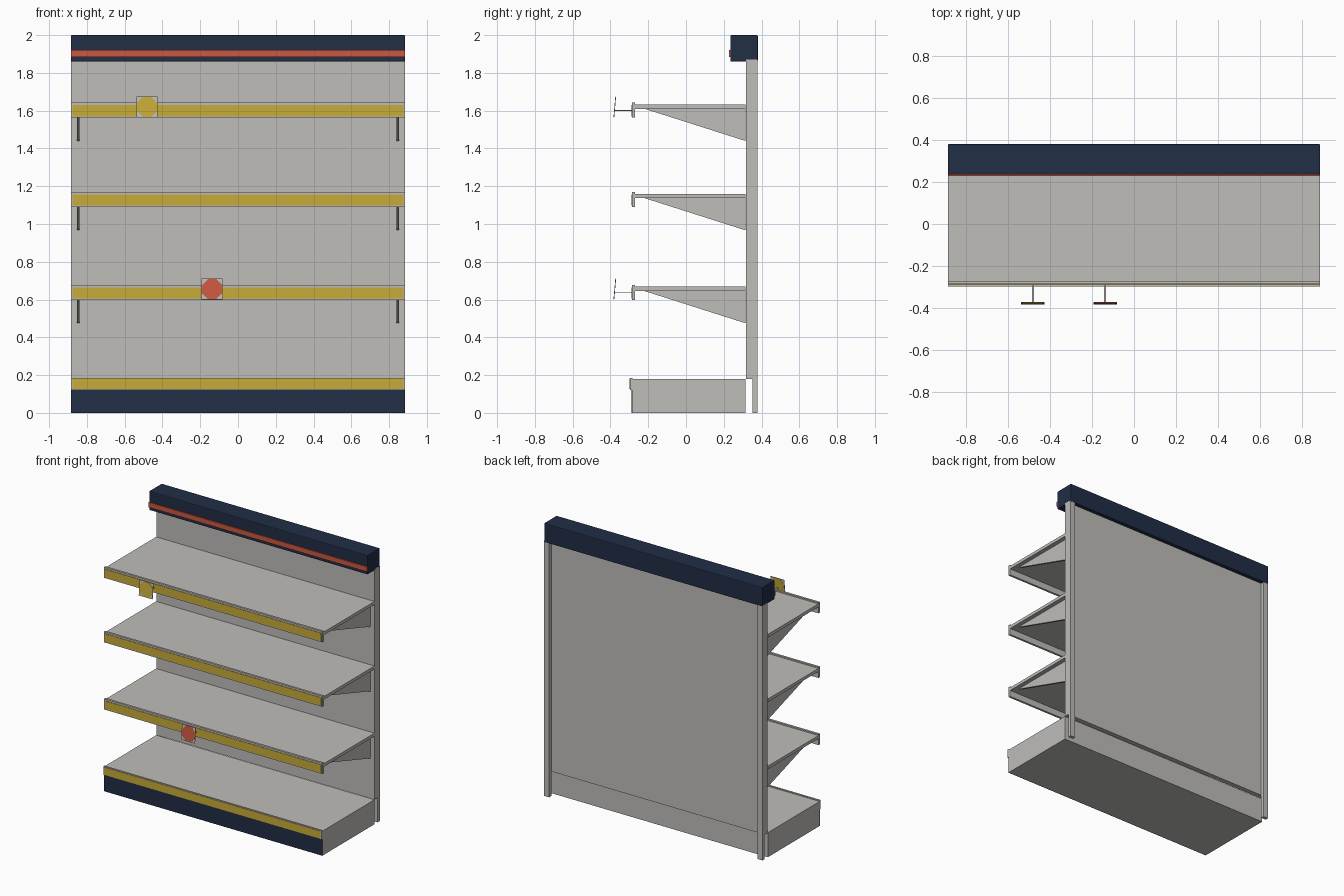
import bpy, bmesh, math
from mathutils import Matrix

if "Cube" in bpy.data.objects:
    bpy.data.objects.remove(bpy.data.objects["Cube"])


def mat(name, rgb):
    m = bpy.data.materials.new(name)
    m.diffuse_color = (*rgb, 1)
    m.use_nodes = True
    m.node_tree.nodes["Principled BSDF"].inputs["Base Color"].default_value = m.diffuse_color
    return m


GREY = mat("shelf_grey", (0.52, 0.51, 0.49))
NAVY = mat("navy", (0.0152, 0.0273, 0.0612))
RED = mat("red", (0.60, 0.098, 0.051))
YELLOW = mat("label_yellow", (0.578, 0.413, 0.04))


def finish(name, bm, material):
    bmesh.ops.recalc_face_normals(bm, faces=bm.faces)
    me = bpy.data.meshes.new(name)
    bm.to_mesh(me)
    bm.free()
    me.materials.append(material)
    ob = bpy.data.objects.new(name, me)
    bpy.context.collection.objects.link(ob)
    return ob


def box(name, x, y, z, material):
    bm = bmesh.new()
    size = [b - a for a, b in (x, y, z)]
    mid = [(a + b) / 2 for a, b in (x, y, z)]
    bmesh.ops.create_cube(bm, size=1, matrix=Matrix.Translation(mid) @ Matrix.Diagonal((*size, 1)))
    return finish(name, bm, material)


def extrude_x(name, profile, x0, x1, material):
    """Extrude a (y, z) outline along x."""
    bm = bmesh.new()
    face = bm.faces.new([bm.verts.new((x0, y, z)) for y, z in profile])
    ext = bmesh.ops.extrude_face_region(bm, geom=[face])
    verts = [g for g in ext["geom"] if isinstance(g, bmesh.types.BMVert)]
    bmesh.ops.translate(bm, verts=verts, vec=(x1 - x0, 0, 0))
    return finish(name, bm, material)


W = 0.885
FULL = (-W, W)

# back panel and rear posts
box("back_panel", FULL, (0.318, 0.353), (0.18, 1.87), GREY)
for s, side in ((-1, "left"), (1, "right")):
    box(f"post_{side}", sorted((s * W, s * (W - 0.04))), (0.353, 0.378), (0, 1.87), GREY)

# header with its stripe
header = box("header", FULL, (0.235, 0.38), (1.86, 2.0), NAVY)
bev = header.modifiers.new("bevel", "BEVEL")
bev.width = 0.005
bev.segments = 2
box("header_stripe", FULL, (0.227, 0.236), (1.884, 1.92), RED)

# base, kick plate and base label rail
box("base", FULL, (-0.283, 0.316), (0, 0.18), GREY)
box("kick_plate", FULL, (-0.288, -0.283), (0, 0.121), NAVY)
box("base_lip", FULL, (-0.296, -0.283), (0.121, 0.186), GREY)
box("base_label_strip", (-0.877, 0.877), (-0.298, -0.295), (0.126, 0.181), YELLOW)

# three shelves: deck with front lip, label strip, two triangular brackets
for i, top in enumerate((0.668, 1.16, 1.633), 1):
    low = top - 0.023
    extrude_x(f"shelf_{i}", [(0.316, low), (0.316, top), (-0.27, top), (-0.27, top + 0.009),
                             (-0.286, top + 0.009), (-0.286, top - 0.07),
                             (-0.27, top - 0.07), (-0.27, low)], -W, W, GREY)
    box(f"label_strip_{i}", (-0.877, 0.877), (-0.289, -0.285), (top - 0.063, top - 0.004), YELLOW)
    for s, side in ((-1, "left"), (1, "right")):
        extrude_x(f"bracket_{i}_{side}", [(-0.22, low), (0.314, low), (0.314, top - 0.193)],
                  s * 0.853, s * 0.838, GREY)


# tilted promotional cards on stems, octagon on both faces
def wobbler(name, x, z, colour):
    place = Matrix.Translation((x, -0.377, z)) @ Matrix.Rotation(math.radians(-5), 4, "X")
    bm = bmesh.new()
    bmesh.ops.create_cube(bm, size=1, matrix=place @ Matrix.Diagonal((0.112, 0.002, 0.112, 1)))
    finish(name + "_card", bm, GREY)
    bm = bmesh.new()
    turn = Matrix.Rotation(math.pi / 2, 4, "X") @ Matrix.Rotation(math.pi / 8, 4, "Z")
    bmesh.ops.create_cone(bm, cap_ends=True, segments=8, radius1=0.057, radius2=0.057,
                          depth=0.004, matrix=place @ turn)
    finish(name + "_disc", bm, colour)
    box(name + "_stem", (x - 0.005, x + 0.005), (-0.377, -0.286), (z - 0.021, z - 0.017), GREY)


wobbler("yellow_wobbler", -0.481, 1.62, YELLOW)
wobbler("red_wobbler", -0.137, 0.655, RED)
